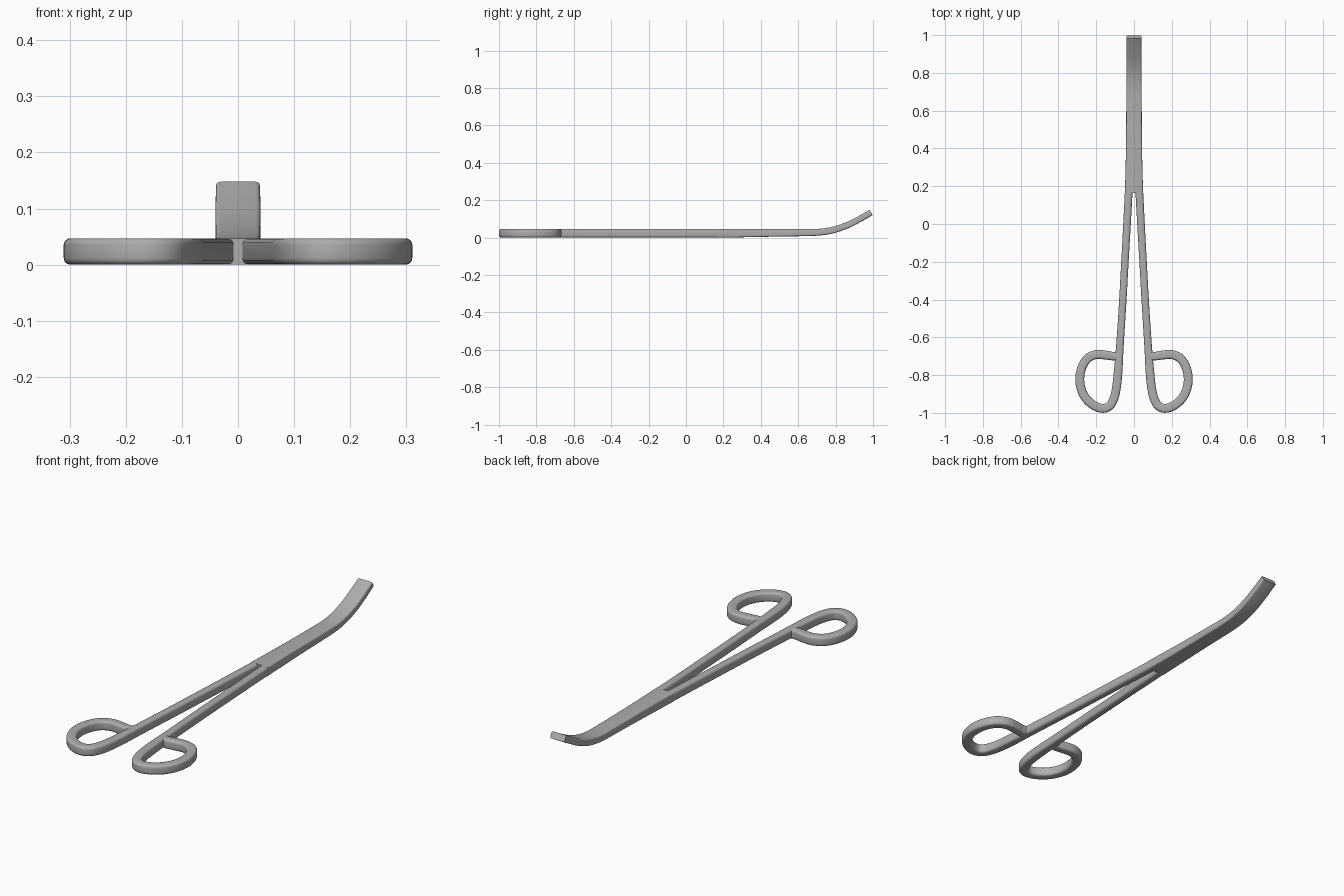
import bpy, bmesh, math
from mathutils import Vector

if "Cube" in bpy.data.objects:
    bpy.data.objects.remove(bpy.data.objects["Cube"], do_unlink=True)

steel = bpy.data.materials.new("grey steel")
steel.use_nodes = True
GREY = (0.42, 0.42, 0.42, 1)
steel.diffuse_color = GREY
steel.node_tree.nodes["Principled BSDF"].inputs["Base Color"].default_value = GREY


def smooth_path(points, steps=6):
    """Catmull-Rom through points of (x, y, z, width, height)."""
    p = [Vector(q) for q in points]
    p = [2 * p[0] - p[1]] + p + [2 * p[-1] - p[-2]]
    out = []
    for a, b, c, d in zip(p, p[1:], p[2:], p[3:]):
        for i in range(steps):
            t = i / steps
            out.append(0.5 * (2 * b + (c - a) * t + (2 * a - 5 * b + 4 * c - d) * t ** 2
                              + (3 * b - a - 3 * c + d) * t ** 3))
    return out + [p[-2]]


def rounded_section(width, height, radius, segments=4):
    pts = []
    for corner, (sx, sy) in enumerate([(1, 1), (-1, 1), (-1, -1), (1, -1)]):
        for i in range(segments + 1):
            a = (corner + i / segments) * math.pi / 2
            pts.append((sx * (width / 2 - radius) + radius * math.cos(a),
                        sy * (height / 2 - radius) + radius * math.sin(a)))
    return pts


def sweep(name, points, radius):
    path = smooth_path(points)
    centres = [Vector(q[:3]) for q in path]
    bm = bmesh.new()
    rings = []
    for i, q in enumerate(path):
        tangent = centres[min(i + 1, len(path) - 1)] - centres[max(i - 1, 0)]
        tangent.normalize()
        side = tangent.cross(Vector((0, 0, 1))).normalized()
        up = side.cross(tangent)
        rings.append([bm.verts.new(centres[i] + side * u + up * v)
                      for u, v in rounded_section(q[3], q[4], radius)])
    n = len(rings[0])
    for r, s in zip(rings, rings[1:]):
        for k in range(n):
            bm.faces.new((r[k], r[(k + 1) % n], s[(k + 1) % n], s[k]))
    bm.faces.new(rings[0])
    bm.faces.new(rings[-1])
    bmesh.ops.recalc_face_normals(bm, faces=bm.faces)
    mesh = bpy.data.meshes.new(name)
    bm.to_mesh(mesh)
    bm.free()
    mesh.materials.append(steel)
    obj = bpy.data.objects.new(name, mesh)
    bpy.context.collection.objects.link(obj)
    bpy.ops.object.select_all(action='DESELECT')
    bpy.context.view_layer.objects.active = obj
    obj.select_set(True)
    bpy.ops.object.shade_smooth_by_angle(angle=math.radians(35))
    return obj


MID, THICK = 0.0235, 0.047

# Closed jaws, tapering and curving upwards to the tip
jaw_profile = [(0.163, MID, 0.097, THICK), (0.3, 0.024, 0.089, 0.045),
               (0.45, 0.025, 0.084, 0.041), (0.6, 0.026, 0.082, 0.038),
               (0.7, 0.028, 0.081, 0.036), (0.78, 0.039, 0.08, 0.035),
               (0.86, 0.065, 0.08, 0.034), (0.93, 0.1, 0.08, 0.033),
               (0.99, 0.134, 0.078, 0.032)]
sweep("jaws", [(0, *q) for q in jaw_profile], 0.008)

# Handle shank running into its finger loop, as (x, y, width)
handle_path = [(0.028, 0.17, 0.041), (0.037, 0.0, 0.04), (0.048, -0.2, 0.039),
               (0.059, -0.4, 0.039), (0.069, -0.56, 0.039), (0.077, -0.68, 0.041),
               (0.084, -0.78, 0.045), (0.092, -0.86, 0.046), (0.105, -0.92, 0.046),
               (0.127, -0.961, 0.046), (0.163, -0.976, 0.047), (0.21, -0.962, 0.047),
               (0.254, -0.924, 0.047), (0.28, -0.872, 0.047), (0.287, -0.815, 0.047),
               (0.275, -0.757, 0.047), (0.245, -0.711, 0.047), (0.2, -0.691, 0.047),
               (0.15, -0.694, 0.047), (0.115, -0.699, 0.045), (0.082, -0.699, 0.047)]
for side, sign in (("left", 1), ("right", -1)):
    sweep(side + "_handle", [(sign * x, y, MID, w, THICK) for x, y, w in handle_path], 0.012)
